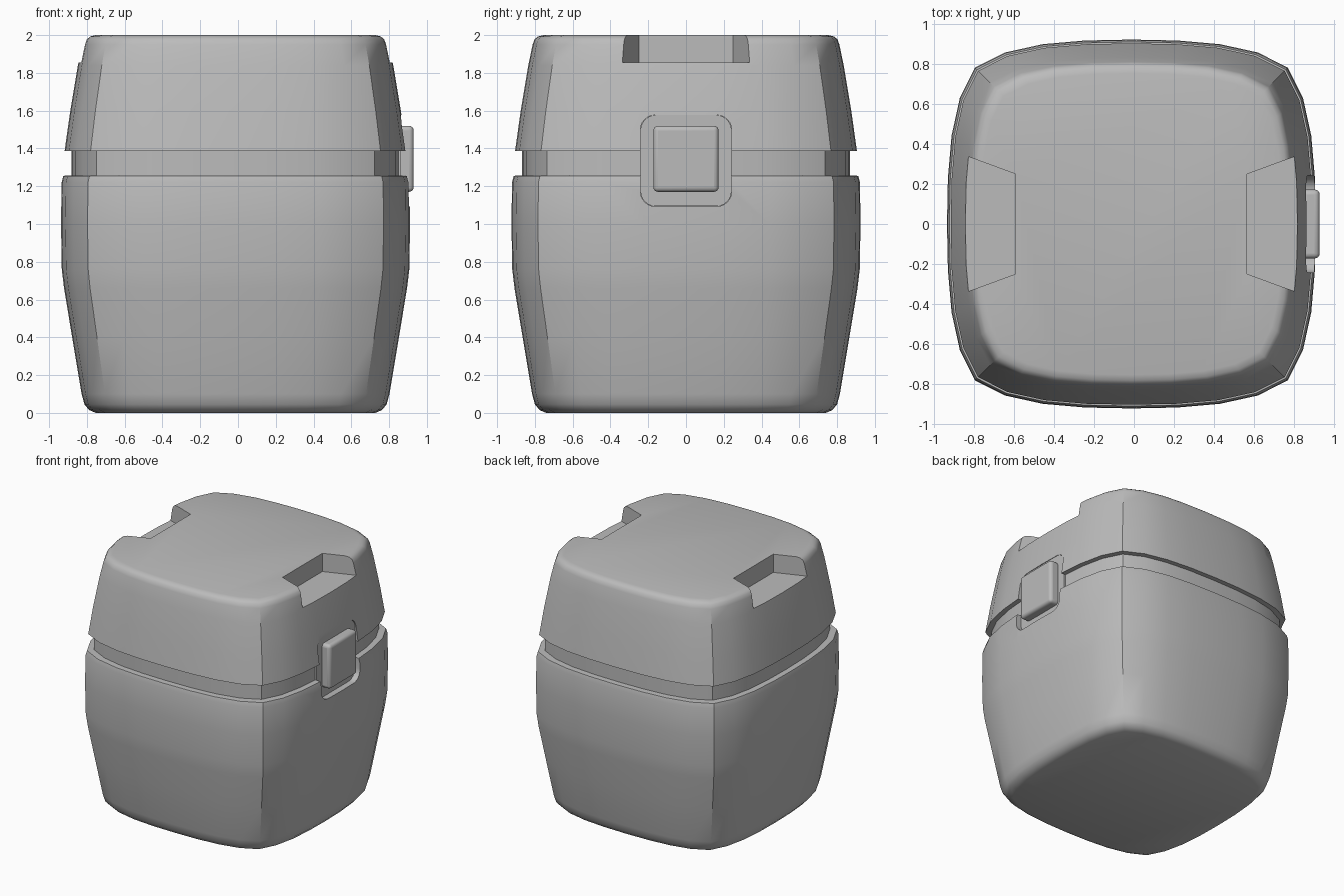
import bpy, bmesh, math

if "Cube" in bpy.data.objects:
    bpy.data.objects.remove(bpy.data.objects["Cube"])

CX = -0.013
grey = bpy.data.materials.new("warm_grey")
grey.diffuse_color = (0.5, 0.5, 0.5, 1)
grey.use_nodes = True
grey.node_tree.nodes["Principled BSDF"].inputs["Base Color"].default_value = grey.diffuse_color

# rounded-square outline: one eighth, mirrored around
EIGHTH = [(1, 0), (0.995, 0.25), (0.975, 0.48), (0.93, 0.685), (0.848, 0.848)]
quarter = EIGHTH + [(y, x) for x, y in EIGHTH[-2:0:-1]]
OUTLINE = []
for k in range(4):
    c, s = round(math.cos(k * math.pi / 2)), round(math.sin(k * math.pi / 2))
    OUTLINE += [(c * x - s * y, s * x + c * y) for x, y in quarter]


def finish(ob, angle=35):
    bpy.ops.object.select_all(action='DESELECT')
    ob.select_set(True)
    bpy.context.view_layer.objects.active = ob
    bpy.ops.object.shade_smooth_by_angle(angle=math.radians(angle))


def make(name, bm):
    bmesh.ops.recalc_face_normals(bm, faces=bm.faces)
    me = bpy.data.meshes.new(name)
    bm.to_mesh(me)
    bm.free()
    me.materials.append(grey)
    ob = bpy.data.objects.new(name, me)
    bpy.context.collection.objects.link(ob)
    return ob


def loft(name, profile):
    """Stack scaled outlines: profile is (half width, z)."""
    bm = bmesh.new()
    rings = [[bm.verts.new((CX + x * r, y * r, z)) for x, y in OUTLINE] for r, z in profile]
    n = len(OUTLINE)
    for a, b in zip(rings, rings[1:]):
        for i in range(n):
            j = (i + 1) % n
            bm.faces.new((a[i], a[j], b[j], b[i]))
    bm.faces.new(rings[0])
    bm.faces.new(rings[-1])
    return make(name, bm)


def prism(name, pts, depth):
    bm = bmesh.new()
    a = [bm.verts.new(p) for p in pts]
    b = [bm.verts.new([p[i] + depth[i] for i in range(3)]) for p in pts]
    bm.faces.new(a)
    bm.faces.new(b)
    for i in range(len(a)):
        j = (i + 1) % len(a)
        bm.faces.new((a[i], a[j], b[j], b[i]))
    return make(name, bm)


def rounded_square(x, cz, h, r):
    pts = []
    for k, (sy, sz) in enumerate([(1, 1), (-1, 1), (-1, -1), (1, -1)]):
        for i in range(7):
            t = math.pi / 2 * (k + i / 6)
            pts.append((x, sy * (h - r) + r * math.cos(t), cz + sz * (h - r) + r * math.sin(t)))
    return pts


def cut(ob, cutter):
    m = ob.modifiers.new("cut", 'BOOLEAN')
    m.operation, m.solver, m.object = 'DIFFERENCE', 'EXACT', cutter
    bpy.context.view_layer.objects.active = ob
    bpy.ops.object.modifier_apply(modifier=m.name)


# main shells
body = loft("lower_body", [(0.74, 0.0), (0.775, 0.015), (0.80, 0.045), (0.815, 0.10), (0.865, 0.40),
                           (0.908, 0.66), (0.92, 0.76), (0.924, 1.0), (0.921, 1.22),
                           (0.912, 1.255), (0.885, 1.257)])
core = loft("inner_neck", [(0.868, 1.2), (0.868, 1.45)])
lid = loft("lid", [(0.905, 1.387), (0.875, 1.6), (0.835, 1.84), (0.812, 1.95),
                   (0.802, 1.978), (0.783, 1.993), (0.755, 2.0)])

# finger notches on both ends of the lid
cutters = []
for s in (1, -1):
    pts = [(CX + s * x, y, 1.855) for x, y in
           [(0.58, -0.25), (0.58, 0.25), (0.86, 0.353), (0.86, -0.353)]]
    c = prism("notch_cutter", pts, (0, 0, 0.4))
    cut(lid, c)
    cutters.append(c)

# latch pocket through body and lid
pocket = prism("pocket_cutter", rounded_square(0.845, 1.335, 0.242, 0.08), (0.3, 0, 0))
cutters.append(pocket)
for ob in (body, lid, core):
    cut(ob, pocket)
for c in cutters:
    bpy.data.objects.remove(c)

# pocket floor and latch button
plate = prism("latch_back_plate", rounded_square(0.80, 1.335, 0.241, 0.08), (0.06, 0, 0))
bpy.ops.mesh.primitive_cube_add(size=1, location=(0.885, 0, 1.345))
button = bpy.context.object
button.name = "latch_button"
button.scale = (0.09, 0.345, 0.35)
bpy.ops.object.transform_apply(location=False, scale=True)
button.data.materials.append(grey)
bev = button.modifiers.new("bevel", 'BEVEL')
bev.width, bev.segments = 0.025, 4

for ob in (body, core, lid, plate, button):
    finish(ob)
